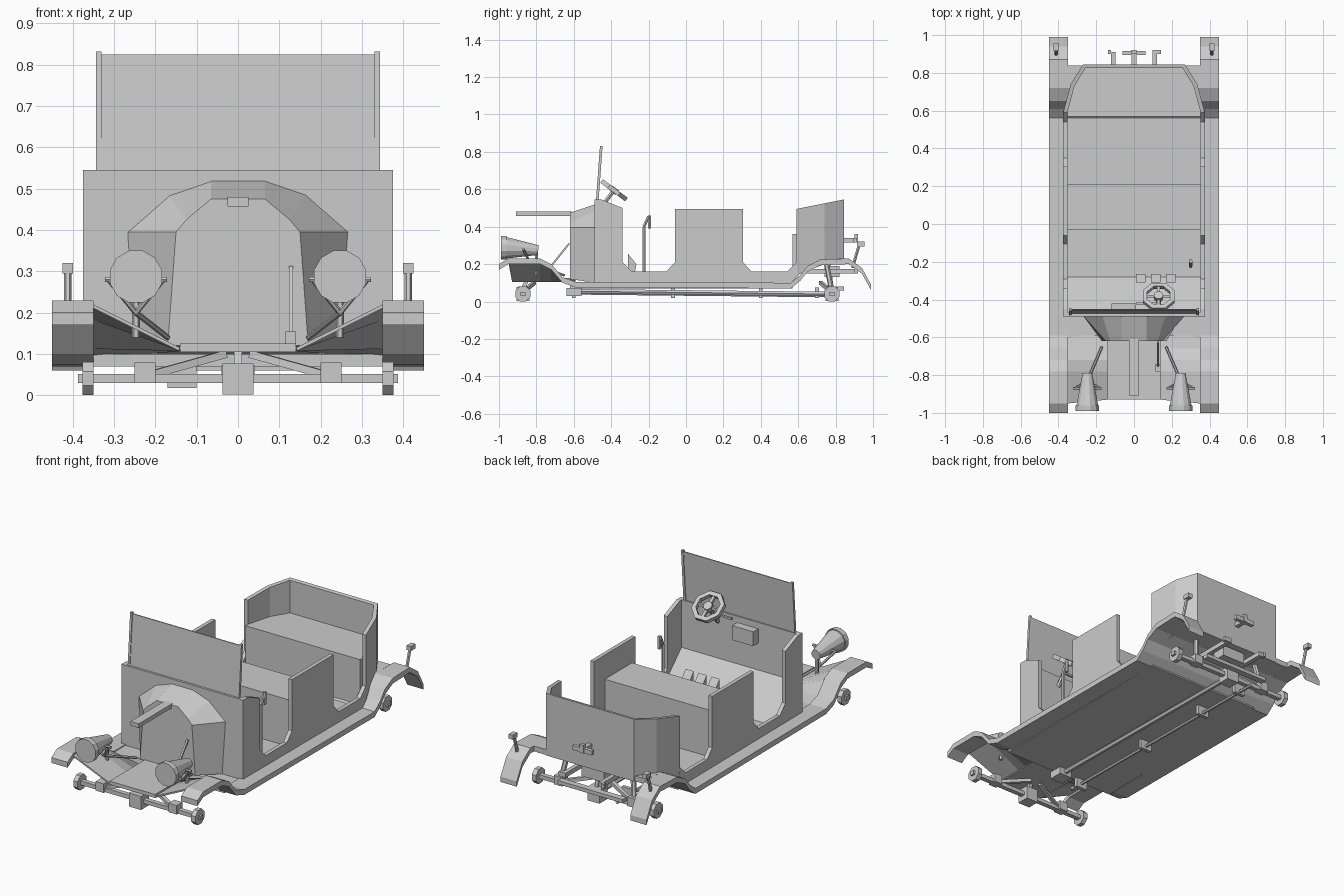
import bpy, bmesh, math
from mathutils import Vector, Matrix

if "Cube" in bpy.data.objects:
    bpy.data.objects.remove(bpy.data.objects["Cube"], do_unlink=True)

grey = bpy.data.materials.new("plain_grey")
grey.use_nodes = True
grey.diffuse_color = (0.6, 0.6, 0.6, 1)
grey.node_tree.nodes["Principled BSDF"].inputs["Base Color"].default_value = (0.6, 0.6, 0.6, 1)


def finish(name, bm):
    bmesh.ops.recalc_face_normals(bm, faces=bm.faces)
    mesh = bpy.data.meshes.new(name)
    bm.to_mesh(mesh)
    bm.free()
    mesh.materials.append(grey)
    obj = bpy.data.objects.new(name, mesh)
    bpy.context.collection.objects.link(obj)
    return obj


def loft(name, a, b):
    """Closed solid between two matching rings of points."""
    bm = bmesh.new()
    va, vb = [bm.verts.new(p) for p in a], [bm.verts.new(p) for p in b]
    bm.faces.new(va)
    bm.faces.new(vb)
    n = len(a)
    for i in range(n):
        j = (i + 1) % n
        bm.faces.new((va[i], va[j], vb[j], vb[i]))
    return finish(name, bm)


def side_prism(name, pts, x0, x1):
    return loft(name, [(x0, y, z) for y, z in pts], [(x1, y, z) for y, z in pts])


def box(name, x, y, z):
    ring = [(x[0], y[0]), (x[1], y[0]), (x[1], y[1]), (x[0], y[1])]
    return loft(name, [(*p, z[0]) for p in ring], [(*p, z[1]) for p in ring])


def rod(name, p, q, r, r2=None, sides=8):
    p, q = Vector(p), Vector(q)
    bm = bmesh.new()
    turn = (q - p).to_track_quat('Z', 'Y').to_matrix().to_4x4()
    spin = Matrix.Rotation(math.pi / sides, 4, 'Z')
    bmesh.ops.create_cone(bm, cap_ends=True, segments=sides, radius1=r,
                          radius2=r if r2 is None else r2, depth=(q - p).length,
                          matrix=Matrix.Translation((p + q) / 2) @ turn @ spin)
    return finish(name, bm)


def strip(name, top, x0, x1, t=0.03):
    return side_prism(name, top + [(y, z - t) for y, z in reversed(top)], x0, x1)


# Floor, running boards and fenders
front_curve = [(-1, .2), (-.95, .23), (-.78, .23), (-.72, .2), (-.66, .13), (-.59, .105)]
rear_curve = [(.56, .1), (.61, .14), (.65, .19), (.72, .225), (.87, .23), (.94, .18), (.99, .09)]
for s, side in ((1, "left"), (-1, "right")):
    strip(side + "_running_board", front_curve + rear_curve, s * .35, s * .45)
box("floor", (-.35, .35), (-.62, .57), (.07, .1))
strip("rear_floor", rear_curve[:4] + [(.84, .23)], -.35, .35)
box("front_plate", (-.14, .14), (-.93, -.6), (.105, .125))

# Sloped aprons between the front plate and the fenders
for s, side in ((1, "left"), (-1, "right")):
    edge = [(y, z) for y, z in front_curve[1:]]
    bm = bmesh.new()
    outer = [bm.verts.new((s * .35, y, z - .01)) for y, z in edge]
    inner = [bm.verts.new((s * .14, max(y, -.93), .115)) for y, z in edge]
    for i in range(len(edge) - 1):
        bm.faces.new((outer[i], outer[i + 1], inner[i + 1], inner[i]))
    apron = finish(side + "_apron", bm)
    solid = apron.modifiers.new("thickness", 'SOLIDIFY')
    solid.thickness = .008

# Body sides with cut-away doorways
profile = [(-.49, .1), (-.49, .545), (-.45, .545), (-.34, .5), (-.34, .21), (-.29, .16),
           (-.105, .16), (-.06, .21), (-.06, .495), (.305, .495), (.305, .21), (.35, .16),
           (.54, .16), (.59, .21), (.6, .14), (.56, .1)]
for s, side in ((1, "left"), (-1, "right")):
    side_prism(side + "_body_side", profile, s * .353, s * .375)
box("firewall", (-.36, .36), (-.49, -.465), (.1, .545))

# Rear tub: tapering wall around the back seat
half = [(.375, .59), (.335, .74), (.27, .845)]
half_in = [(.353, .59), (.315, .73), (.258, .825)]
mirror = lambda pts: pts + [(-x, y) for x, y in reversed(pts)]
outline, inline = mirror(half), mirror(half_in)
rim = lambda y: .495 + (y - .59) * .2
bm = bmesh.new()
rings = [[bm.verts.new((x, y, .14 if y < .6 else .2)) for x, y in outline],
         [bm.verts.new((x, y, rim(y))) for x, y in outline],
         [bm.verts.new((x, y, rim(y))) for x, y in inline],
         [bm.verts.new((x, y, .14 if y < .6 else .2)) for x, y in inline]]
for k in range(4):
    a, b = rings[k], rings[(k + 1) % 4]
    for i in range(len(a) - 1):
        bm.faces.new((a[i], a[i + 1], b[i + 1], b[i]))
for i in (0, -1):
    bm.faces.new([r[i] for r in rings])
finish("rear_tub", bm)

# Seats
loft("rear_seat", [(x, y, .21) for x, y in inline], [(x, y, .36) for x, y in inline])
box("rear_seat_front", (-.353, .353), (.57, .59), (.1, .36))
box("front_seat", (-.353, .353), (-.03, .21), (.1, .36))

# Cowl
back_ring = [(.25, .1), (.27, .395), (.167, .485), (.065, .52)]
front_ring = [(.17, .12), (.15, .395), (.125, .425), (.065, .475)]
loft("cowl", [(x, -.485, z) for x, z in mirror(back_ring)],
     [(x, -.62, z) for x, z in mirror(front_ring)])
box("cowl_bar", (-.025, .025), (-.91, -.61), (.457, .48))

# Windshield
glass = [(-.478, .54), (-.472, .54), (-.45, .825), (-.456, .825)]
side_prism("windshield", glass, -.335, .335)
for s, side in ((1, "left"), (-1, "right")):
    side_prism(side + "_windshield_post",
               [(-.482, .53), (-.468, .53), (-.446, .832), (-.46, .832)], s * .33, s * .343)

# Toe board, pedals and dashboard box
side_prism("toe_board", [(-.28, .1), (-.465, .1), (-.465, .28)], -.353, .353)
for i in range(3):
    x = .01 + i * .08
    side_prism("pedal_%d" % (i + 1), [(-.31, .12), (-.31, .255), (-.265, .2), (-.28, .12)], x, x + .05)
box("dash_box", (-.12, .01), (-.467, -.42), (.43, .51))

# Steering wheel
hub = Vector((.13, -.385, .595))
axis = Vector((0, .6, .8))
across, along = Vector((1, 0, 0)), Vector((0, .8, -.6))
bm = bmesh.new()
loops = []
for k in range(8):
    a = (k + .5) * math.pi / 4
    d = across * math.cos(a) + along * math.sin(a)
    loops.append([bm.verts.new(hub + d * r + axis * h)
                  for r, h in ((.09, -.012), (.09, .012), (.066, .012), (.066, -.012))])
for k in range(8):
    a, b = loops[k], loops[(k + 1) % 8]
    for i in range(4):
        j = (i + 1) % 4
        bm.faces.new((a[i], a[j], b[j], b[i]))
finish("steering_wheel_rim", bm)
for d, label in ((across, "cross"), (along, "long")):
    rod("steering_%s_spoke" % label, hub - d * .075, hub + d * .075, .011, sides=4)
rod("steering_hub", hub - axis * .015, hub + axis * .015, .025)
rod("steering_column", hub, hub - axis * .14, .012, sides=6)
rod("column_lever", hub - axis * .06, hub - axis * .06 - across * .12, .008, sides=4)

# Hand brake
rod("brake_lever", (.3, -.225, .1), (.3, -.225, .4), .009, sides=6)
rod("brake_lever_bend", (.3, -.225, .4), (.3, -.2, .455), .009, sides=6)
rod("brake_grip", (.3, -.195, .39), (.3, -.195, .46), .01, sides=6)

# Starting lever in front
box("lever_base", (.115, .14), (-.78, -.74), (.12, .155))
rod("front_lever", (.128, -.76, .14), (.128, -.625, .31), .007, sides=4)

# Lamps, stays and rear lamps
for s, side in ((1, "left"), (-1, "right")):
    x = s * .247
    rod(side + "_headlamp", (x, -.965, .287), (x, -.79, .275), .06, .027, 12)
    rod(side + "_headlamp_ring", (x, -.99, .287), (x, -.96, .287), .065, sides=12)
    rod(side + "_headlamp_pivot", (x - .075, -.87, .28), (x + .075, -.87, .28), .007, sides=6)
    for d in (-1, 1):
        rod(side + "_headlamp_fork", (x + d * .065, -.87, .28), (x, -.83, .2), .007, sides=6)
    rod(side + "_headlamp_post", (x, -.8, .27), (x, -.8, .14), .01, sides=6)
    rod(side + "_headlamp_stay", (x, -.83, .2), (s * .17, -.65, .14), .007, sides=6)

    t = s * .412
    rod(side + "_rear_lamp_post", (t, .89, .18), (t, .925, .3), .009, sides=6)
    box(side + "_rear_lamp", (t - .013, t + .013), (.915, .955), (.295, .32))

    # Hooked rear frame ends
    h = s * .11
    box(side + "_rear_rail", (h - .012, h + .012), (.6, .91), (.15, .175))
    box(side + "_rear_hook", (h - .012, h + s * .03 + .002), (.9, .92), (.15, .175))
    rod(side + "_rear_strut", (s * .225, .78, .05), (s * .2, .75, .21), .014, sides=6)

# Rear handle
box("rear_handle_stem", (-.012, .012), (.84, .92), (.315, .34))
box("rear_handle_bar", (-.06, .06), (.895, .915), (.315, .34))
box("rear_handle_tip", (-.012, .012), (.9, .92), (.315, .36))

# Axles with hubs, blocks and braces
for y, end, d in ((-.872, "front", 1), (.78, "rear", -1)):
    box(end + "_axle", (-.387, .387), (y - .013, y + .013), (.03, .052))
    box(end + "_axle_centre", (-.037, .037), (y - .035, y + .035), (.002, .077))
    for s, side in ((1, "left"), (-1, "right")):
        rod("%s_%s_hub" % (end, side), (s * .35, y, .041), (s * .376, y, .041), .0435)
        box("%s_%s_axle_block" % (end, side), (s * .2, s * .25), (y - .025, y + .025), (.03, .08))
        rod("%s_%s_brace" % (end, side), (s * .21, y, .05), (s * .03, y + d * .06, .1), .013, sides=4)
    rod(end + "_centre_post", (0, y, .07), (0, y + d * .02, .11 if d > 0 else .22), .014, sides=4)
box("rear_cross_beam", (-.2, .2), (.81, .845), (.06, .08))
box("rear_tank", (-.07, .07), (.74, .82), (.13, .19))

# Under-floor shaft and pipe with hangers
rod("drive_shaft", (0, -.6, .055), (0, .78, .04), .014, sides=6)
box("shaft_housing", (-.04, .04), (-.64, -.56), (.03, .072))
rod("exhaust_pipe", (-.135, -.6, .045), (-.135, .8, .03), .009, sides=6)
for i, y in enumerate((-.6, -.07, .4, .7)):
    box("pipe_hanger_%d" % (i + 1), (-.17, -.1), (y - .01, y + .01), (.018, .075))
